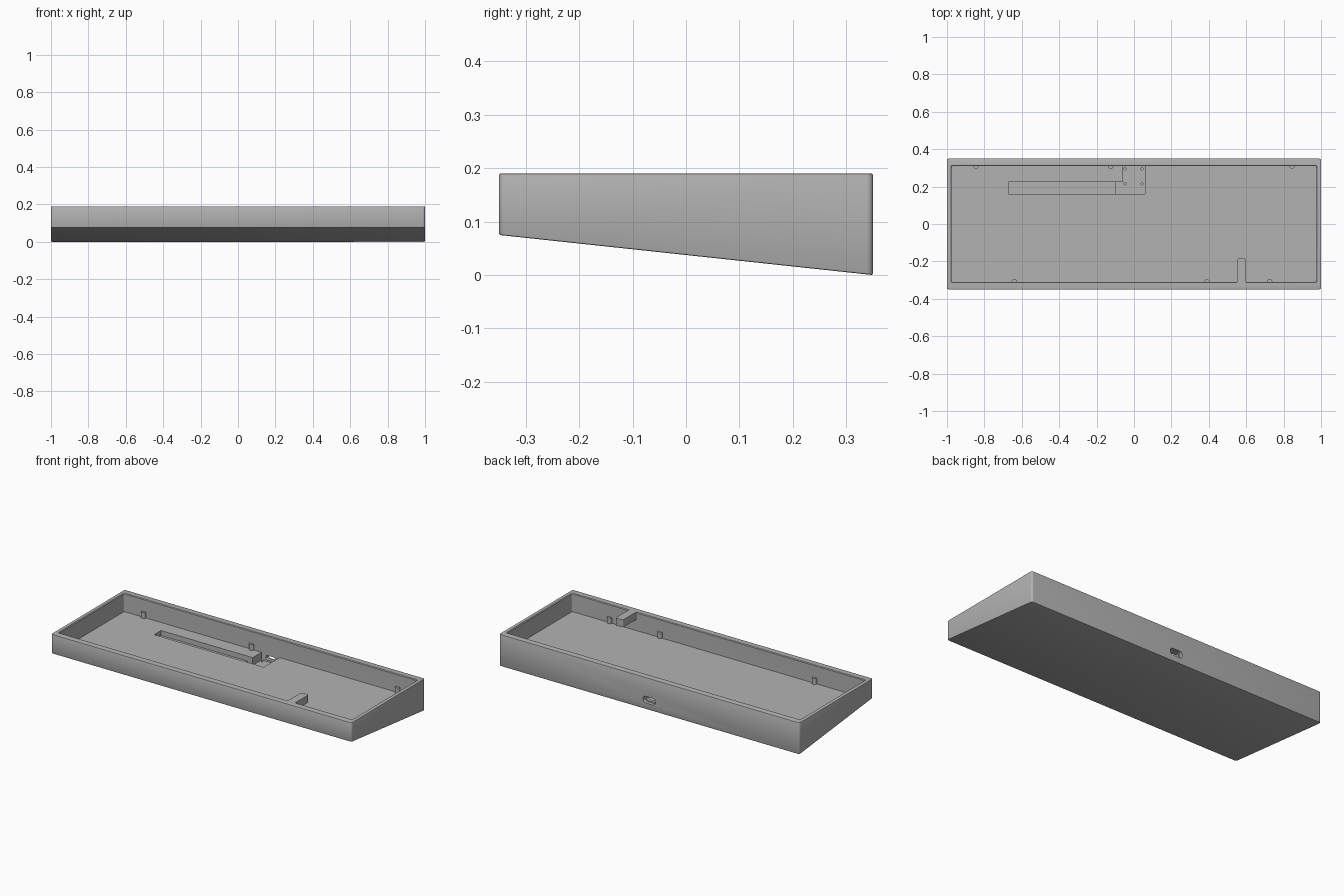
import bpy, bmesh, math
from mathutils import Matrix

if "Cube" in bpy.data.objects:
    bpy.data.objects.remove(bpy.data.objects["Cube"])

TOP, FLOOR = 0.19, 0.08
IN_X, IN_Y = 0.975, 0.31

grey = bpy.data.materials.new("case grey")
grey.use_nodes = True
colour = (0.45, 0.45, 0.45, 1)
grey.diffuse_color = colour
grey.node_tree.nodes["Principled BSDF"].inputs["Base Color"].default_value = colour


def finish(name, bm):
    bmesh.ops.recalc_face_normals(bm, faces=bm.faces)
    mesh = bpy.data.meshes.new(name)
    bm.to_mesh(mesh)
    bm.free()
    ob = bpy.data.objects.new(name, mesh)
    mesh.materials.append(grey)
    bpy.context.collection.objects.link(ob)
    return ob


def prism(name, outline, z0, z1):
    """Extrude a plan outline from z0 up to z1."""
    bm = bmesh.new()
    face = bm.faces.new([bm.verts.new((x, y, z0)) for x, y in outline])
    grown = bmesh.ops.extrude_face_region(bm, geom=[face])["geom"]
    for v in grown:
        if isinstance(v, bmesh.types.BMVert):
            v.co.z = z1
    return finish(name, bm)


def rounded(x0, x1, y0, y1, r, n=5):
    """Rectangle outline with rounded corners."""
    pts = []
    for i, (cx, cy) in enumerate([(x1 - r, y1 - r), (x0 + r, y1 - r),
                                  (x0 + r, y0 + r), (x1 - r, y0 + r)]):
        for k in range(n + 1):
            a = math.pi / 2 * (i + k / n)
            pts.append((cx + r * math.cos(a), cy + r * math.sin(a)))
    return pts


def box(name, x0, x1, y0, y1, z0, z1):
    return prism(name, [(x0, y0), (x1, y0), (x1, y1), (x0, y1)], z0, z1)


def cylinder(name, x, y, z0, z1, r, sides=20):
    bm = bmesh.new()
    bmesh.ops.create_cone(bm, cap_ends=True, segments=sides, radius1=r, radius2=r,
                          depth=z1 - z0, matrix=Matrix.Translation((x, y, (z0 + z1) / 2)))
    return finish(name, bm)


def cut(target, tool, operation="DIFFERENCE"):
    mod = target.modifiers.new(tool.name, "BOOLEAN")
    mod.operation, mod.object, mod.solver = operation, tool, "EXACT"
    bpy.context.view_layer.objects.active = target
    bpy.ops.object.modifier_apply(modifier=mod.name)
    bpy.data.objects.remove(tool)


# Wedge body: level rim, underside sloping down to the back
body = prism("case_body", rounded(-1, 1, -0.35, 0.35, 0.012), 0, TOP)
for v in body.data.vertices:
    if v.co.z < 0.01:
        v.co.z = 0.0375 * (1 - v.co.y / 0.35)
bev = body.modifiers.new("edge", "BEVEL")
bev.width, bev.segments, bev.angle_limit = 0.003, 2, math.radians(40)
bpy.context.view_layer.objects.active = body
bpy.ops.object.modifier_apply(modifier=bev.name)

# Main cavity with a narrow chamfer round the rim
cavity = prism("cavity_cutter", rounded(-IN_X, IN_X, -IN_Y, IN_Y, 0.01), FLOOR, TOP + 0.02)
cut(body, cavity)
chamfer = prism("chamfer_cutter", rounded(-IN_X, IN_X, -IN_Y, IN_Y, 0.01), TOP - 0.004, TOP + 0.004)
for v in chamfer.data.vertices:
    if v.co.z > TOP:
        v.co.x += math.copysign(0.008, v.co.x)
        v.co.y += math.copysign(0.008, v.co.y)
cut(body, chamfer)

# Cable channel and circuit board pocket in the floor
cut(body, box("channel_cutter", -0.67, -0.08, 0.16, 0.225, 0.05, FLOOR + 0.01))
pocket = [(-0.095, 0.16), (0.06, 0.16), (0.06, IN_Y), (-0.06, IN_Y), (-0.06, 0.225), (-0.095, 0.225)]
cut(body, prism("pocket_cutter", pocket, 0.034, FLOOR + 0.01))

# Screw holes in the pocket
for x in (-0.048, 0.042):
    for y in (0.215, 0.295):
        cut(body, cylinder("screw_cutter", x, y, 0.022, 0.05, 0.006, 12))

# Connector port through the back wall, with a wider outer recess
for half, rad, y0 in ((0.042, 0.02, 0.33), (0.032, 0.013, 0.29)):
    port = prism("port_cutter", rounded(-half, half, -rad, rad, rad - 0.001), 0, 0.4 - y0)
    port.data.transform(Matrix.Translation((0, 0.4, 0.057)) @ Matrix.Rotation(math.pi / 2, 4, "X"))
    cut(body, port)

# Overhanging tab on the front rim
tab = prism("front_tab", rounded(0.55, 0.60, -0.335, -0.185, 0.01), 0.145, TOP)
cut(body, tab, "UNION")

# Support pegs half sunk in the walls
for y, xs in ((IN_Y, (-0.845, -0.125, 0.845)), (-IN_Y, (-0.64, 0.39, 0.725))):
    for x in xs:
        cut(body, cylinder("support_peg", x, y, FLOOR - 0.002, 0.115, 0.015), "UNION")

bpy.ops.object.select_all(action="DESELECT")
body.select_set(True)
bpy.context.view_layer.objects.active = body
bpy.ops.object.shade_smooth_by_angle(angle=math.radians(30))
